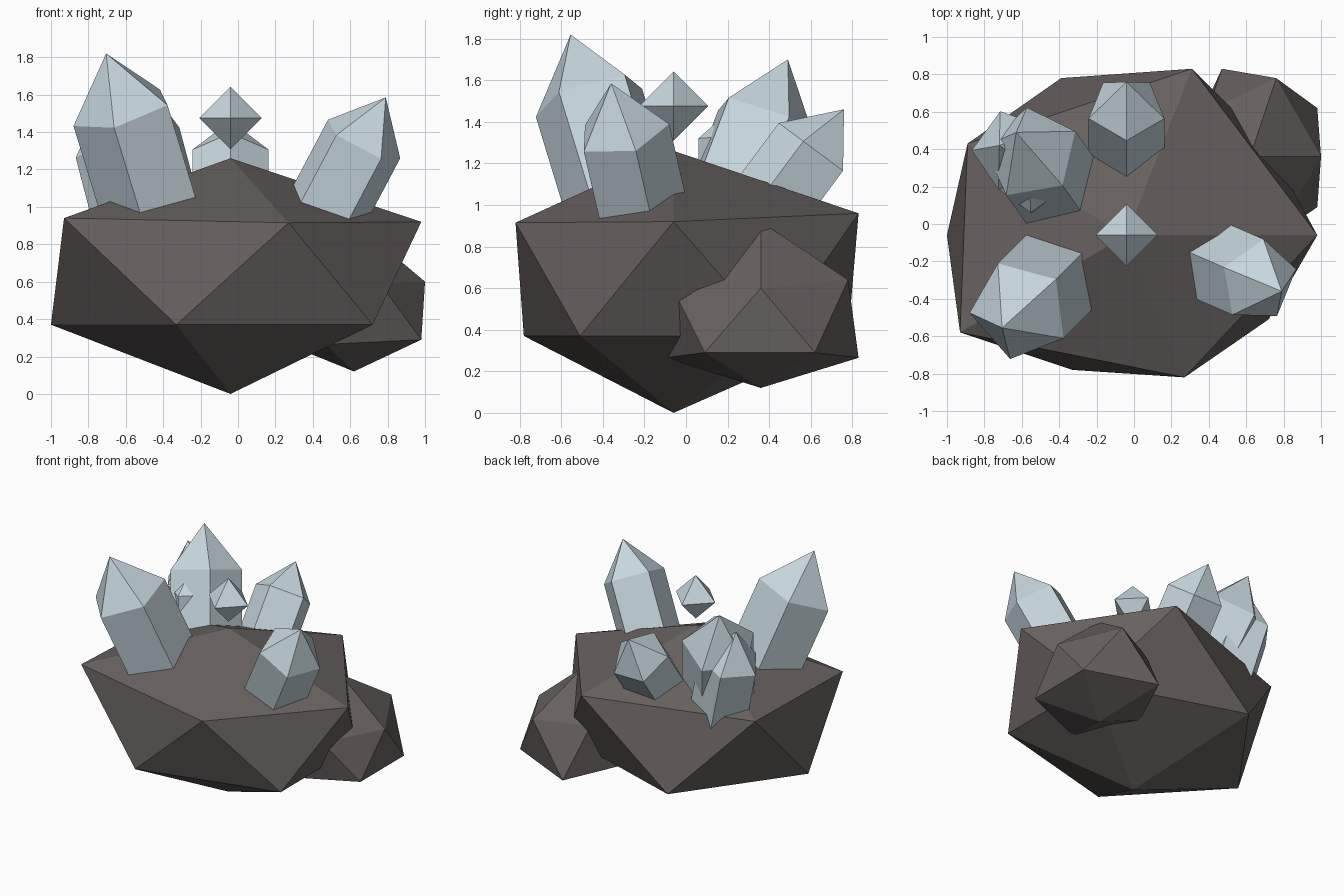
import bpy
import bmesh
from math import cos, sin, tau
from mathutils import Vector

cube = bpy.data.objects.get("Cube")
if cube:
    bpy.data.objects.remove(cube, do_unlink=True)


def make_material(name, colour):
    mat = bpy.data.materials.new(name)
    mat.use_nodes = True
    mat.diffuse_color = (*colour, 1)
    mat.node_tree.nodes["Principled BSDF"].inputs["Base Color"].default_value = (*colour, 1)
    return mat


stone = make_material("dark stone", (0.135, 0.119, 0.115))
ice = make_material("pale blue crystal", (0.57, 0.68, 0.73))


def finish(name, bm, mat):
    bmesh.ops.recalc_face_normals(bm, faces=bm.faces)
    mesh = bpy.data.meshes.new(name)
    bm.to_mesh(mesh)
    bm.free()
    mesh.materials.append(mat)
    obj = bpy.data.objects.new(name, mesh)
    bpy.context.collection.objects.link(obj)
    return obj


def faceted(name, points, mat):
    """Flat-sided convex lump wrapped around its corner points."""
    bm = bmesh.new()
    for p in points:
        bm.verts.new(p)
    bmesh.ops.convex_hull(bm, input=bm.verts)
    return finish(name, bm, mat)


def crystal(name, tip, axis, toward, radius, point, length):
    """Five-sided prism with a pointed end; one corner faces 'toward'."""
    tip, axis = Vector(tip), Vector(axis).normalized()
    u = Vector(toward)
    u = (u - axis * u.dot(axis)).normalized()
    v = axis.cross(u)
    bm = bmesh.new()

    def ring(depth):
        return [bm.verts.new(tip - axis * depth
                             + (u * cos(tau * i / 5) + v * sin(tau * i / 5)) * radius)
                for i in range(5)]

    apex = bm.verts.new(tip)
    top, base = ring(point), ring(point + length)
    for i in range(5):
        j = (i + 1) % 5
        bm.faces.new((top[i], top[j], apex))
        bm.faces.new((base[i], base[j], top[j], top[i]))
    bm.faces.new(base[::-1])
    return finish(name, bm, ice)


# Large boulder: top and bottom points with two staggered rings of five
faceted("main_rock", [
    (-0.04, -0.06, 1.26), (-0.04, -0.06, 0),
    (0.98, -0.06, 0.92), (0.31, 0.83, 0.96), (-0.89, 0.43, 0.93),
    (-0.93, -0.58, 0.94), (0.27, -0.82, 0.915),
    (0.72, -0.51, 0.37), (0.72, 0.42, 0.37), (-0.39, 0.78, 0.37),
    (-1.0, -0.06, 0.37), (-0.33, -0.78, 0.37)], stone)

# Smaller boulder leaning on the back corner
faceted("side_rock", [
    (0.62, 0.36, 0.92), (0.62, 0.36, 0.12),
    (1.0, 0.36, 0.60), (0.76, 0.78, 0.64), (0.39, 0.60, 0.62),
    (0.39, 0.10, 0.62), (0.76, -0.06, 0.59),
    (0.98, 0.62, 0.29), (0.47, 0.83, 0.265), (0.25, 0.36, 0.27),
    (0.47, -0.10, 0.265), (0.98, 0.09, 0.29)], stone)

# Crystals growing from the top
crystal("front_right_crystal", (-0.705, -0.555, 1.82), (-0.28, -0.28, 0.92),
        (-0.055, -0.276, -0.09), 0.28, 0.33, 0.75)
crystal("front_left_crystal", (0.79, -0.36, 1.585), (0.46, -0.2, 0.87),
        (0.1, -0.18, -0.08), 0.23, 0.27, 0.6)
crystal("back_crystal", (-0.04, 0.76, 1.46), (0, 0.596, 0.803),
        (0, -0.8, 0.6), 0.213, 0.24, 0.5)
crystal("tall_cluster_crystal", (-0.63, 0.49, 1.70), (-0.245, 0.345, 0.909),
        (0.15, -0.15, 0.14), 0.265, 0.325, 0.6)
crystal("outer_cluster_crystal", (-0.72, 0.42, 1.57), (-0.25, 0.1, 0.96),
        (-1, 0, -0.26), 0.22, 0.26, 0.5)
crystal("small_cluster_crystal", (-0.56, 0.24, 1.48), (-0.05, 0, 1),
        (0, -1, 0), 0.18, 0.16, 0.45)

# Floating diamond above the peak
centre = Vector((-0.04, -0.06, 1.475))
directions = [Vector(d) for d in ((1, 0, 0), (0, 1, 0), (0, 0, 1))]
faceted("floating_crystal",
        [centre + d * s * 0.167 for d in directions for s in (-1, 1)], ice)
